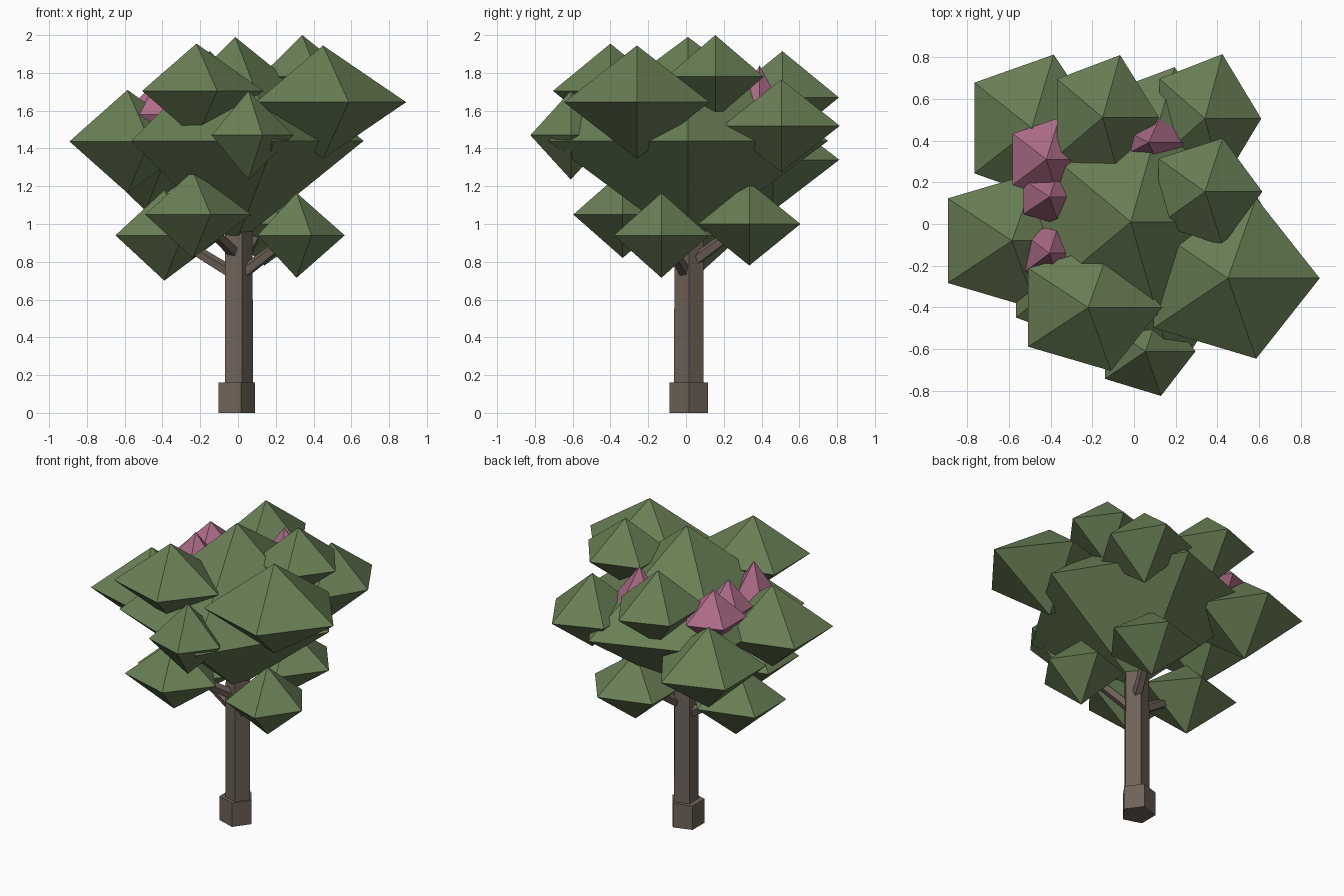
import bpy
from math import cos, sin, tau
from mathutils import Vector

if "Cube" in bpy.data.objects:
    bpy.data.objects.remove(bpy.data.objects["Cube"])


def material(name, color):
    m = bpy.data.materials.new(name)
    m.diffuse_color = (*color, 1)
    m.use_nodes = True
    m.node_tree.nodes["Principled BSDF"].inputs["Base Color"].default_value = m.diffuse_color
    return m


GREEN = material("leaf_green", (0.14, 0.21, 0.09))
PINK = material("blossom_pink", (0.42, 0.15, 0.25))
BARK = material("bark", (0.16, 0.125, 0.10))


def add_mesh(name, verts, faces, mat):
    me = bpy.data.meshes.new(name)
    me.from_pydata(verts, [], faces)
    me.materials.append(mat)
    ob = bpy.data.objects.new(name, me)
    bpy.context.collection.objects.link(ob)
    return ob


def clump(name, x, y, z, rx, ry, h, mat):
    """Five-sided double pyramid."""
    verts = [(x + rx * cos(tau * i / 5), y + ry * sin(tau * i / 5), z) for i in range(5)]
    verts += [(x, y, z + h), (x, y, z - h)]
    faces = []
    for i in range(5):
        j = (i + 1) % 5
        faces += [(i, j, 5), (j, i, 6)]
    add_mesh(name, verts, faces, mat)


def prism(name, a, b, r0, r1, side, mat):
    """Five-sided tube from a to b; side is the direction of the first corner."""
    a, b = Vector(a), Vector(b)
    d = (b - a).normalized()
    u = (Vector(side) - d * d.dot(Vector(side))).normalized()
    v = d.cross(u)
    verts = [p + r * (u * cos(tau * i / 5) + v * sin(tau * i / 5))
             for p, r in ((a, r0), (b, r1)) for i in range(5)]
    faces = [(i, (i + 1) % 5, (i + 1) % 5 + 5, i + 5) for i in range(5)]
    faces += [(4, 3, 2, 1, 0), (5, 6, 7, 8, 9)]
    add_mesh(name, verts, faces, mat)


# Trunk and its foot
prism("trunk", (-0.003, 0.015, 0.1), (-0.003, 0.015, 1.2), 0.082, 0.08, (1, 0, 0), BARK)
prism("trunk_foot", (-0.017, 0.015, 0), (-0.017, 0.015, 0.16), 0.107, 0.107, (1, 0, 0), BARK)

# Crown and the clumps around it: x, y, z, radius x, radius y, half height
clump("crown", -0.015, 0.01, 1.44, 0.68, 0.78, 0.55, GREEN)
upper = [
    (0.45, -0.26, 1.645, 0.44, 0.405, 0.30),
    (-0.22, -0.40, 1.705, 0.355, 0.32, 0.25),
    (-0.15, 0.51, 1.67, 0.27, 0.315, 0.245),
    (0.34, 0.505, 1.52, 0.27, 0.325, 0.245),
    (0.34, 0.155, 1.78, 0.275, 0.27, 0.22),
    (-0.49, 0.46, 1.34, 0.34, 0.37, 0.27),
    (-0.585, -0.08, 1.437, 0.38, 0.345, 0.273),
    (0.055, -0.61, 1.47, 0.24, 0.225, 0.235),
]
for i, c in enumerate(upper):
    clump(f"upper_clump_{i + 1}", *c, GREEN)

# Lower clumps, each carried by a branch
lower = [
    (-0.24, -0.335, 1.05, 0.31, 0.275, 0.23),
    (-0.39, 0.03, 0.94, 0.32, 0.28, 0.24),
    (0.31, -0.13, 0.94, 0.255, 0.265, 0.225),
    (0.14, 0.335, 1.0, 0.30, 0.285, 0.22),
]
for i, c in enumerate(lower):
    clump(f"lower_clump_{i + 1}", *c, GREEN)
    prism(f"branch_{i + 1}", (0, 0.01, c[2] - 0.22), (c[0], c[1], c[2] + 0.02),
          0.035, 0.028, (0, 0, 1), BARK)

# Blossoms
blossoms = [
    (-0.42, 0.31, 1.60, 0.20, 0.21, 0.18),
    (-0.405, 0.13, 1.60, 0.155, 0.14, 0.18),
    (-0.405, -0.14, 1.58, 0.145, 0.15, 0.22),
    (0.07, 0.39, 1.57, 0.21, 0.15, 0.27),
]
for i, c in enumerate(blossoms):
    clump(f"blossom_{i + 1}", *c, PINK)
